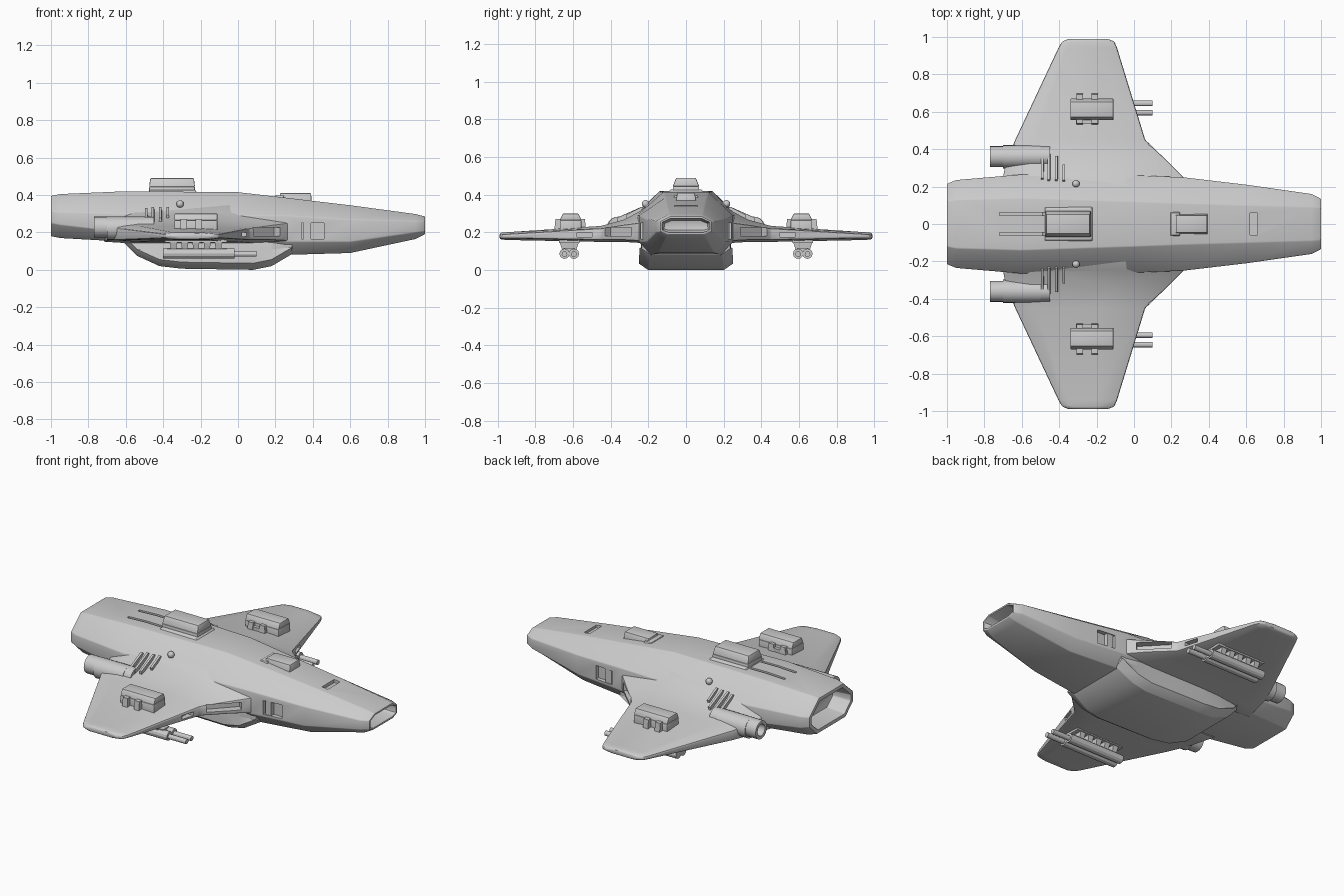
import bpy, bmesh, math
from mathutils import Matrix, Vector

if "Cube" in bpy.data.objects:
    bpy.data.objects.remove(bpy.data.objects["Cube"])

parts, cutters = [], []


def finish(bm, name, mirror=False, bevel=0.0, cutter=False):
    bmesh.ops.recalc_face_normals(bm, faces=bm.faces)
    me = bpy.data.meshes.new(name)
    bm.to_mesh(me)
    bm.free()
    ob = bpy.data.objects.new(name, me)
    bpy.context.collection.objects.link(ob)
    if bevel:
        b = ob.modifiers.new("bevel", 'BEVEL')
        b.width, b.segments, b.limit_method = bevel, 2, 'ANGLE'
        b.angle_limit = math.radians(22)
    if mirror:
        m = ob.modifiers.new("mirror", 'MIRROR')
        m.use_axis = (False, True, False)
        m.use_mirror_merge = False
    ob.hide_render = cutter
    (cutters if cutter else parts).append(ob)
    return ob


def loft(rings):
    """Skin a list of equal-length rings; returns bmesh and the two caps."""
    bm = bmesh.new()
    vs = [[bm.verts.new(p) for p in r] for r in rings]
    n = len(rings[0])
    for a, b in zip(vs, vs[1:]):
        for i in range(n):
            j = (i + 1) % n
            bm.faces.new((a[i], a[j], b[j], b[i]))
    caps = [bm.faces.new(vs[0]), bm.faces.new(vs[-1])]
    bmesh.ops.recalc_face_normals(bm, faces=bm.faces)
    return bm, caps


def add_box(bm, x0, x1, y0, y1, z0, z1, taper=1.0, tx=None):
    """Box whose top is scaled by taper in y and tx in x."""
    cx, cy = (x0 + x1) / 2, (y0 + y1) / 2
    tx = taper if tx is None else tx
    for v in bmesh.ops.create_cube(bm, size=1)['verts']:
        up = v.co.z > 0
        v.co = (cx + v.co.x * (x1 - x0) * (tx if up else 1),
                cy + v.co.y * (y1 - y0) * (taper if up else 1),
                z1 if up else z0)


def add_tube(bm, x0, x1, y, z, r, hollow=0.0, seg=16):
    mat = Matrix.Translation(((x0 + x1) / 2, y, z)) @ Matrix.Rotation(math.pi / 2, 4, 'Y')
    g = bmesh.ops.create_cone(bm, cap_ends=True, segments=seg, radius1=r, radius2=r,
                              depth=abs(x1 - x0), matrix=mat)
    if hollow:
        bm.normal_update()
        cap = min({f for v in g['verts'] for f in v.link_faces},
                  key=lambda f: f.calc_center_median().x)
        bmesh.ops.inset_individual(bm, faces=[cap], thickness=r - hollow)
        bmesh.ops.inset_individual(bm, faces=[cap], thickness=0.002, depth=-0.08)


def cut(ob, cutter):
    m = ob.modifiers.new("cut", 'BOOLEAN')
    m.object, m.operation, m.solver = cutter, 'DIFFERENCE', 'EXACT'


# Fuselage: x, top z, top half-width, upper/lower side z, side half-width, bottom z, bottom half-width
hull_sections = [
    (-1.0, .395, .12, .31, .25, .215, .18, .14),
    (-.95, .405, .13, .31, .24, .235, .17, .16),
    (-.60, .42, .14, .30, .20, .265, .15, .20),
    (0.0, .415, .12, .29, .18, .26, .12, .20),
    (.26, .385, .11, .29, .15, .25, .08, .19),
    (.60, .345, .10, .27, .15, .21, .09, .15),
    (.95, .298, .09, .26, .20, .16, .165, .11),
    (1.0, .285, .085, .26, .205, .135, .19, .095)]
rings = [[(x, wt, zt), (x, ws, zu), (x, ws, zl), (x, wb, zb),
          (x, -wb, zb), (x, -ws, zl), (x, -ws, zu), (x, -wt, zt)]
         for x, zt, wt, zu, zl, ws, zb, wb in hull_sections]
bm, caps = loft(rings)
# Hollow tail exhaust and nose intake
for cap, rim, depth in ((caps[0], .025, -.12), (caps[1], .012, -.10)):
    bmesh.ops.inset_individual(bm, faces=[cap], thickness=rim)
    bmesh.ops.inset_individual(bm, faces=[cap], thickness=.01, depth=depth)
hull = finish(bm, "fuselage", bevel=.008)

# Belly hold: x, bottom z, bottom half-width, side half-width
belly = [(-.62, .155, .17, .20), (-.54, .075, .18, .22), (-.42, .02, .19, .235),
         (-.30, .006, .20, .24), (.08, 0.0, .20, .24), (.18, .02, .20, .24), (.29, .085, .19, .235)]
bm, _ = loft([[(x, ws, .19), (x, ws, max(zb + .03, .11)), (x, (ws + .01), zb + .035), (x, wb, zb),
               (x, -wb, zb), (x, -(ws + .01), zb + .035), (x, -ws, max(zb + .03, .11)), (x, -ws, .19)]
              for x, zb, wb, ws in belly])
finish(bm, "belly_hold", bevel=.008)

# Wings: y, trailing x, leading x, top z, edge high z, edge low z, bottom z
wing_sections = [
    (.15, -.72, .36, .38, .27, .15, .14),
    (.25, -.70, .265, .31, .25, .155, .145),
    (.33, -.685, .185, .268, .24, .16, .15),
    (.45, -.635, .06, .235, .222, .16, .15),
    (.94, -.405, -.09, .202, .192, .17, .16),
    (.975, -.385, -.105, .20, .19, .17, .162),
    (.99, -.35, -.14, .195, .188, .172, .166)]
rings = []
for y, xt, xl, zt, eh, el, zb in wing_sections:
    c = xl - xt
    rings.append([(xl, y, el), (xl, y, eh), (xl - .35 * c, y, zt), (xt + .15 * c, y, zt),
                  (xt, y, eh), (xt, y, el), (xt + .15 * c, y, zb), (xl - .2 * c, y, zb)])
bm, _ = loft(rings)
wing = finish(bm, "wings", mirror=True, bevel=.008)

# Slot intakes along the diagonal wing roots
bm = bmesh.new()
add_box(bm, -.10, .10, -.045, .045, .18, .226)
bm.transform(Matrix.Translation((.155, .36, 0)) @ Matrix.Rotation(math.atan2(-.21, .2), 4, 'Z'))
add_box(bm, .0, .06, .50, .58, .177, .20)
cut(wing, finish(bm, "wing_slot_cutter", mirror=True, cutter=True))

# Hull recesses: side hatches, dorsal grooves and nose step
bm = bmesh.new()
add_box(bm, .34, .46, .205, .30, .165, .25)
add_box(bm, -.72, -.47, .045, .062, .405, .45)
cut(hull, finish(bm, "hatch_cutter", mirror=True, cutter=True))
bm = bmesh.new()
add_box(bm, .62, .66, -.06, .06, .322, .40)
cut(hull, finish(bm, "nose_step_cutter", cutter=True))
bm = bmesh.new()
add_box(bm, .35, .39, .19, .232, .16, .255)
finish(bm, "hatch_frames", mirror=True)

# Engine nacelles
bm = bmesh.new()
add_tube(bm, -.77, -.45, .36, .228, .056, hollow=.036, seg=20)
add_tube(bm, -.70, -.5, .36, .222, .062, seg=20)
finish(bm, "nacelles", mirror=True)

# Dorsal turrets with sloped bases
bm = bmesh.new()
add_box(bm, -.475, -.23, -.07, .07, .445, .49, .75, .95)
add_box(bm, -.475, -.23, -.07, .07, .40, .445)
finish(bm, "rear_turret", bevel=.005)
bm = bmesh.new()
add_box(bm, -.50, -.20, -.105, .105, .39, .428, .8)
finish(bm, "rear_turret_base", bevel=.006)
bm = bmesh.new()
add_box(bm, .22, .395, -.058, .058, .345, .41, .8, .95)
add_box(bm, .19, .25, -.075, .075, .36, .398, .8)
finish(bm, "front_turret", bevel=.005)

# Wing-top pods with small side clips
bm = bmesh.new()
add_box(bm, -.34, -.11, .555, .67, .19, .265)
add_box(bm, -.34, -.11, .555, .67, .265, .30, .72, 1.0)
finish(bm, "wing_pods", mirror=True, bevel=.004)
bm = bmesh.new()
for x in (-.29, -.21):
    add_box(bm, x - .018, x + .018, .53, .70, .20, .272, .92)
add_box(bm, -.31, -.19, .535, .60, .19, .25)
finish(bm, "pod_clips", mirror=True)

# Twin guns under each wing, hung on struts
bm = bmesh.new()
for y in (.595, .645):
    add_tube(bm, -.40, -.02, y, .087, .027, seg=12)
    add_tube(bm, -.05, .10, y, .085, .015, seg=12)
finish(bm, "wing_guns", mirror=True)
bm = bmesh.new()
add_box(bm, -.38, -.06, .59, .65, .09, .118)
for i in range(5):
    x = -.345 + i * .06
    add_box(bm, x - .014, x + .014, .585, .655, .10, .175, 1.7, 1.5)
add_box(bm, -.39, -.06, .565, .675, .145, .17)
finish(bm, "gun_struts", mirror=True)

# Slanted gill vents on the wing fairing
bm = bmesh.new()
for i, (x, y0, y1) in enumerate([(-.49, .23, .36), (-.455, .22, .38), (-.415, .22, .37), (-.375, .22, .32)]):
    z0, z1 = [.318 - (y - .24) * .52 if y < .33 else .271 - (y - .33) * .28 for y in (y0, y1)]
    t = bmesh.new()
    L = math.hypot(y1 - y0, z1 - z0)
    add_box(t, -.008, .008, -L / 2, L / 2, -.02, .014, .85)
    t.transform(Matrix.Translation((x, (y0 + y1) / 2, (z0 + z1) / 2)) @
                Matrix.Rotation(math.atan2(z1 - z0, y1 - y0), 4, 'X'))
    me = bpy.data.meshes.new("vent")
    t.to_mesh(me)
    t.free()
    bm.from_mesh(me)
    bpy.data.meshes.remove(me)
finish(bm, "gill_vents", mirror=True)

# Small sensor studs on the shoulders
bm = bmesh.new()
bmesh.ops.create_uvsphere(bm, u_segments=12, v_segments=8, radius=.02,
                          matrix=Matrix.Translation((-.31, .215, .352)))
finish(bm, "shoulder_studs", mirror=True)

# Bake modifiers, then smooth with sharp edges kept
bpy.context.view_layer.update()
dg = bpy.context.evaluated_depsgraph_get()
baked = [(ob, bpy.data.meshes.new_from_object(ob.evaluated_get(dg))) for ob in parts]
for ob, me in baked:
    ob.modifiers.clear()
    ob.data = me
    me.polygons.foreach_set("use_smooth", [True] * len(me.polygons))
    me.set_sharp_from_angle(angle=math.radians(28))
for ob in cutters:
    bpy.data.objects.remove(ob)
